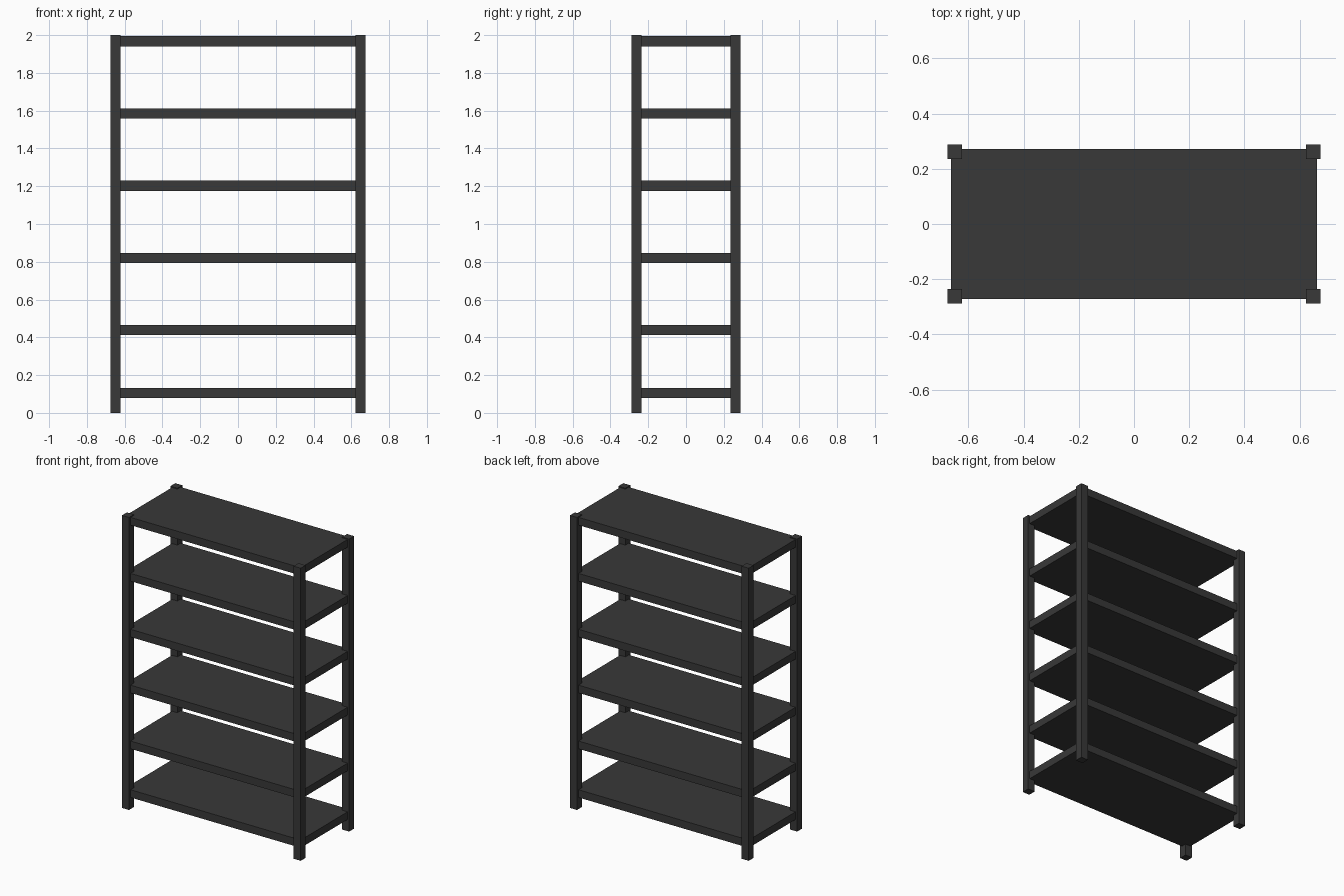
import bpy, bmesh
from mathutils import Matrix, Vector

if "Cube" in bpy.data.objects:
    bpy.data.objects.remove(bpy.data.objects["Cube"])

dark = bpy.data.materials.new("charcoal metal")
dark.diffuse_color = (0.04, 0.04, 0.04, 1)
dark.use_nodes = True
dark.node_tree.nodes["Principled BSDF"].inputs["Base Color"].default_value = dark.diffuse_color


def box(name, lo, hi):
    lo, hi = Vector(lo), Vector(hi)
    bm = bmesh.new()
    bmesh.ops.create_cube(bm, size=1, matrix=Matrix.Diagonal((*(hi - lo), 1)))
    me = bpy.data.meshes.new(name)
    bm.to_mesh(me)
    bm.free()
    me.materials.append(dark)
    ob = bpy.data.objects.new(name, me)
    ob.location = (lo + hi) / 2
    bpy.context.collection.objects.link(ob)
    return ob


HX, HY, POST = 0.676, 0.288, 0.053   # half width, half depth, post size
SX, SY, THICK = 0.664, 0.271, 0.053  # shelf half width, half depth, thickness

# corner posts
for sx, side in ((-1, "left"), (1, "right")):
    for sy, end in ((-1, "front"), (1, "back")):
        x, y = sx * (HX - POST / 2), sy * (HY - POST / 2)
        box(f"{end}_{side}_post",
            (x - POST / 2, y - POST / 2, 0), (x + POST / 2, y + POST / 2, 2))

# shelves, set slightly inside the outer faces of the posts
for i, top in enumerate((0.132, 0.465, 0.847, 1.229, 1.611, 1.994)):
    box(f"shelf_{i + 1}", (-SX, -SY, top - THICK), (SX, SY, top))
